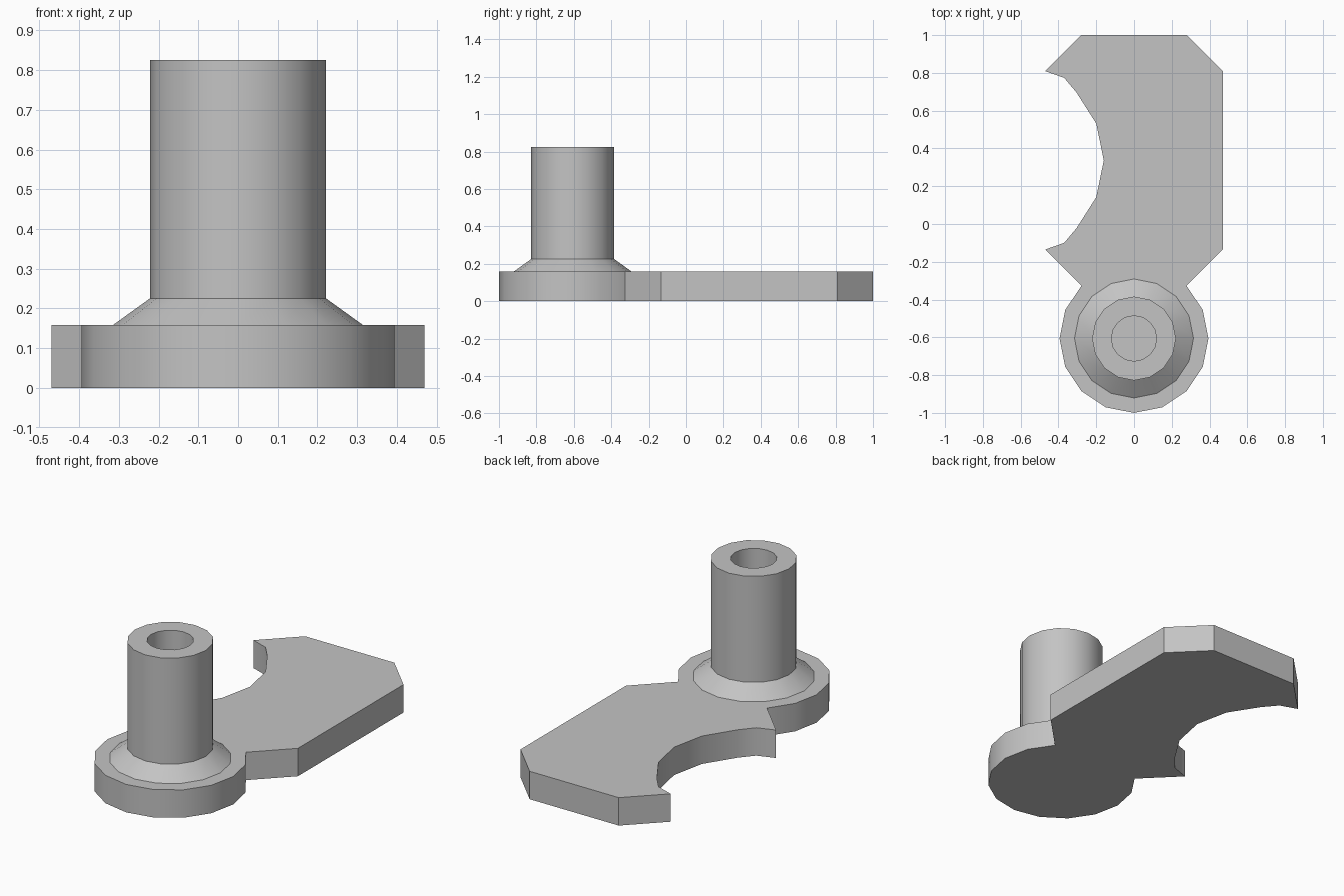
import bpy, bmesh
from math import sin, cos, pi, radians

cube = bpy.data.objects.get("Cube")
if cube:
    bpy.data.objects.remove(cube)

SIDES = 16
HUB_Y = -0.606
DISC_R = 0.394
THICK = 0.158

grey = bpy.data.materials.new("plain grey")
grey.use_nodes = True
colour = (0.55, 0.55, 0.55, 1)
grey.diffuse_color = colour
grey.node_tree.nodes["Principled BSDF"].inputs["Base Color"].default_value = colour


def ring_point(r, i):
    a = 2 * pi * i / SIDES
    return r * cos(a), HUB_Y + r * sin(a)


def finish(name, bm):
    bmesh.ops.recalc_face_normals(bm, faces=bm.faces)
    mesh = bpy.data.meshes.new(name)
    bm.to_mesh(mesh)
    bm.free()
    mesh.materials.append(grey)
    obj = bpy.data.objects.new(name, mesh)
    bpy.context.collection.objects.link(obj)
    bpy.ops.object.select_all(action='DESELECT')
    obj.select_set(True)
    bpy.context.view_layer.objects.active = obj
    bpy.ops.object.shade_smooth_by_angle(angle=radians(35))
    return obj


# Flat web: clipped block with a scooped side, running into the round foot
MID_Y = 0.337
half_scoop = [(-0.47, 0.472), (-0.37, 0.437), (-0.305, 0.36), (-0.2, 0.195)]
scoop = [(x, MID_Y - d) for x, d in half_scoop]
scoop += [(-0.16, MID_Y)]
scoop += [(x, MID_Y + d) for x, d in reversed(half_scoop)]
block = [(-0.279, 1), (0.279, 1), (0.47, 0.809), (0.47, -0.135)]
foot = [ring_point(DISC_R, i) for i in range(2, -11, -1)]

bm = bmesh.new()
base = bm.faces.new([bm.verts.new((x, y, 0)) for x, y in block + foot + scoop])
top = bmesh.ops.extrude_face_region(bm, geom=[base], use_keep_orig=True)
bmesh.ops.translate(bm, vec=(0, 0, THICK),
                    verts=[v for v in top["geom"] if isinstance(v, bmesh.types.BMVert)])
finish("crank_web", bm)

# Hollow pin with a flared collar, open down to the web
profile = [(0.315, THICK), (0.222, 0.225), (0.222, 0.825), (0.12, 0.825), (0.12, THICK)]
bm = bmesh.new()
rings = [[bm.verts.new((*ring_point(r, i), z)) for i in range(SIDES)] for r, z in profile]
for lower, upper in zip(rings, rings[1:]):
    for i in range(SIDES):
        j = (i + 1) % SIDES
        bm.faces.new((lower[i], lower[j], upper[j], upper[i]))
finish("crank_pin", bm)
